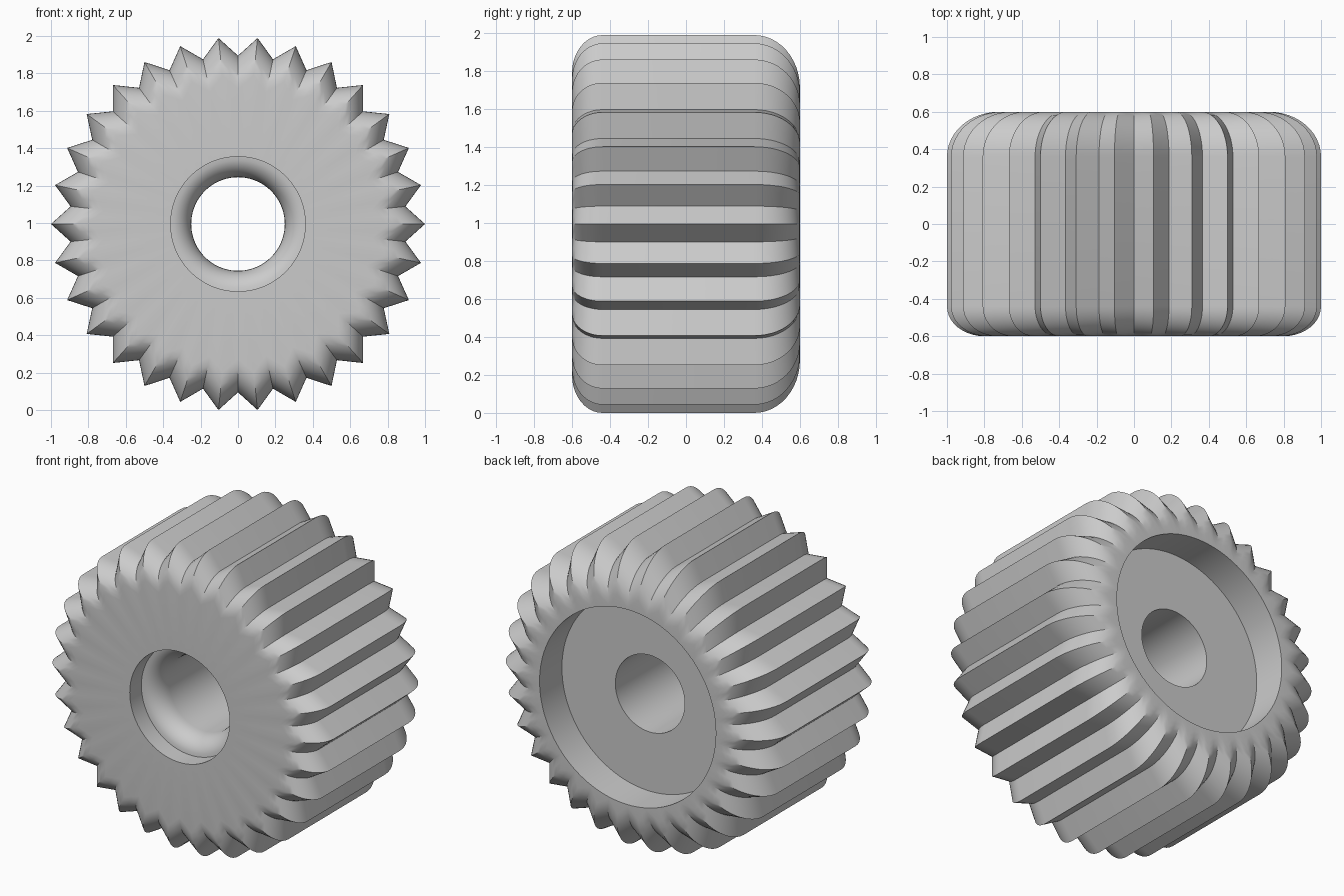
import bpy, bmesh, math
from mathutils import Vector

cube = bpy.data.objects.get("Cube")
if cube:
    bpy.data.objects.remove(cube, do_unlink=True)

TEETH, SUB = 30, 4            # points per tooth around each ring
COUNT = TEETH * SUB
TIP, ROOT = 1.0, 0.9
HALF = 0.6
CENTRE_Z = math.cos(math.pi / TEETH)


def polar(radius, angle):
    return Vector((radius * math.cos(angle), 0, radius * math.sin(angle)))


def toothed(scale):
    """Zigzag ring with straight tooth flanks."""
    pts = []
    step = math.pi / TEETH
    for i in range(2 * TEETH):
        a = polar(ROOT if i % 2 else TIP, i * step)
        b = polar(TIP if i % 2 else ROOT, (i + 1) * step)
        pts += [a * scale, (a + b) * 0.5 * scale]
    return pts


def circle(radius):
    return [polar(radius, 2 * math.pi * i / COUNT) for i in range(COUNT)]


def quarter(steps):
    return [math.pi / 2 * i / steps for i in range(steps + 1)]


# Closed cross-section: rings paired with their position along the axle
rings = []

# Rounded front shoulder of the teeth
for t in quarter(10):
    rings.append((toothed(0.8 + 0.2 * math.sin(t)), -HALF + 0.16 * (1 - math.cos(t))))
# Larger rounded back shoulder
for t in quarter(12):
    rings.append((toothed(0.72 + 0.28 * math.cos(t)), HALF - 0.24 * (1 - math.sin(t))))
# Deep round recess in the back
rings.append((circle(0.635), HALF))
rings.append((circle(0.635), HALF - 0.23))
# Bore through the hub
rings.append((circle(0.25), HALF - 0.23))
# Rounded bore mouth at the bottom of the front counterbore
for t in quarter(8):
    rings.append((circle(0.36 - 0.11 * math.cos(t)), -HALF + 0.12 + 0.13 * (1 - math.sin(t))))
# Front counterbore wall
rings.append((circle(0.36), -HALF))

bm = bmesh.new()
loops = [[bm.verts.new((p.x, y, p.z + CENTRE_Z)) for p in pts] for pts, y in rings]
for k, loop in enumerate(loops):
    nxt = loops[(k + 1) % len(loops)]
    for i in range(COUNT):
        j = (i + 1) % COUNT
        bm.faces.new((loop[i], loop[j], nxt[j], nxt[i]))
bmesh.ops.recalc_face_normals(bm, faces=bm.faces)

mesh = bpy.data.meshes.new("gear_wheel")
bm.to_mesh(mesh)
bm.free()

# Plain grey finish
grey = bpy.data.materials.new("light_grey")
grey.use_nodes = True
colour = (0.6, 0.6, 0.6, 1)
grey.diffuse_color = colour
grey.node_tree.nodes["Principled BSDF"].inputs["Base Color"].default_value = colour
mesh.materials.append(grey)

gear = bpy.data.objects.new("gear_wheel", mesh)
bpy.context.collection.objects.link(gear)
bpy.ops.object.select_all(action='DESELECT')
gear.select_set(True)
bpy.context.view_layer.objects.active = gear
bpy.ops.object.shade_smooth_by_angle(angle=math.radians(25))
